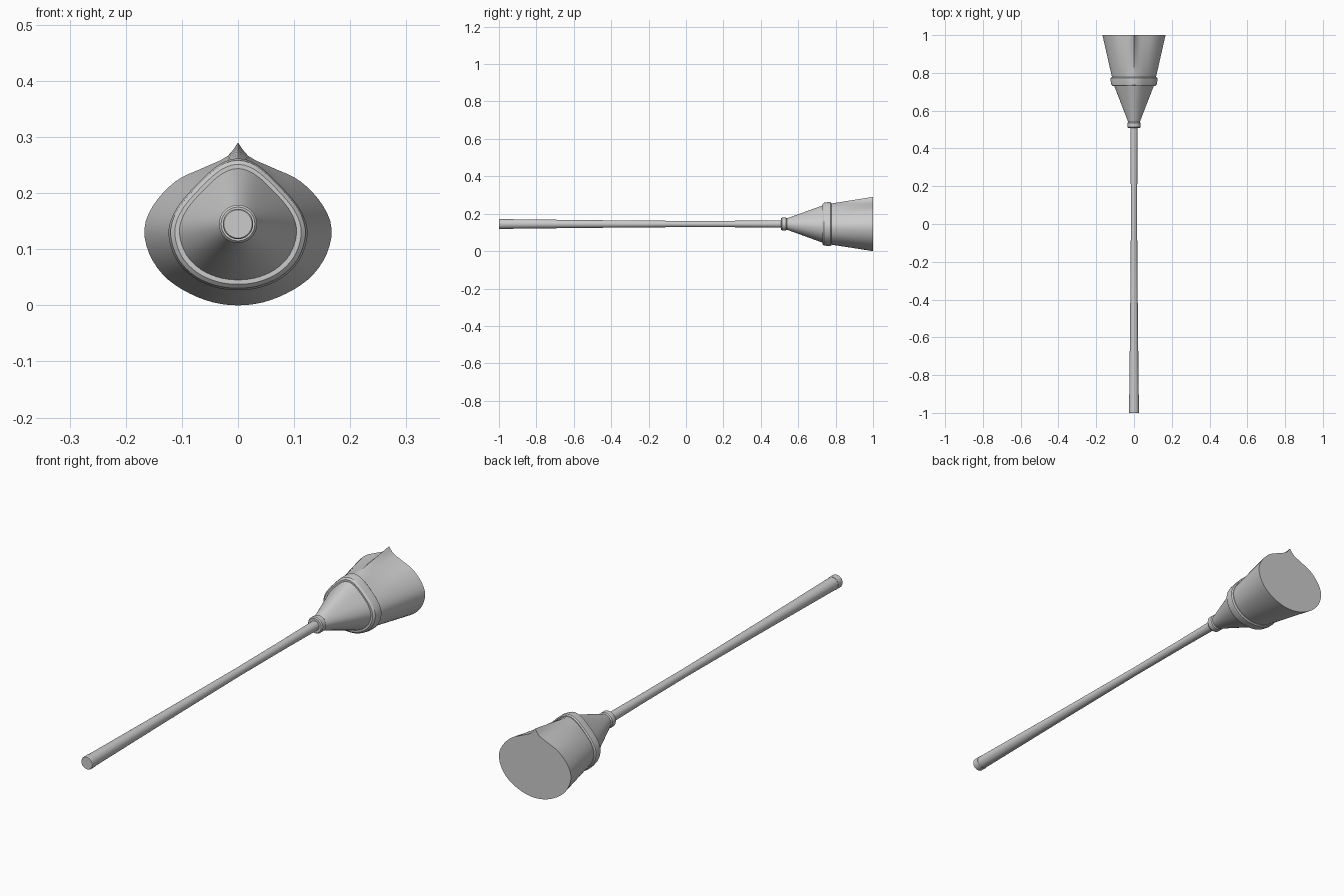
import bpy, bmesh, math
from mathutils import Vector
from mathutils.geometry import interpolate_bezier

if "Cube" in bpy.data.objects:
    bpy.data.objects.remove(bpy.data.objects["Cube"])

N = 64
CZ = 0.145


def circle(r, z=CZ):
    return [(r * math.sin(2 * math.pi * i / N), z + r * math.cos(2 * math.pi * i / N)) for i in range(N)]


def outline(half, sharp_top=False):
    """Closed symmetric section from a right-half outline running top to bottom."""
    p = [Vector((x, z, 0)) for x, z in half]
    before = p[0] + (p[0] - p[1]) if sharp_top else Vector((-p[1].x, p[1].y, 0))
    after = Vector((-p[-2].x, p[-2].y, 0))
    q = [before] + p + [after]
    dense = []
    for a, b, c, d in zip(q, q[1:], q[2:], q[3:]):
        dense += interpolate_bezier(b, b + (c - a) / 6, c - (d - b) / 6, c, 16)[:-1]
    dense.append(p[-1])
    # even spacing along the half outline
    dist = [0.0]
    for a, b in zip(dense, dense[1:]):
        dist.append(dist[-1] + (b - a).length)
    pts, j = [], 0
    for k in range(N // 2 + 1):
        t = dist[-1] * k / (N // 2)
        while j < len(dist) - 2 and dist[j + 1] < t:
            j += 1
        f = (t - dist[j]) / max(dist[j + 1] - dist[j], 1e-9)
        v = dense[j].lerp(dense[j + 1], min(f, 1))
        pts.append((v.x, v.y))
    return pts + [(-x, z) for x, z in reversed(pts[1:-1])]


def scaled(sec, s):
    return [(x * s, CZ + (z - CZ) * s) for x, z in sec]


def loft(name, rings, angle=30):
    """Skin a list of (y, section) rings and cap both ends."""
    bm = bmesh.new()
    loops = [[bm.verts.new((x, y, z)) for x, z in sec] for y, sec in rings]
    for a, b in zip(loops, loops[1:]):
        for i in range(N):
            j = (i + 1) % N
            bm.faces.new((a[i], a[j], b[j], b[i]))
    bm.faces.new(loops[0])
    bm.faces.new(loops[-1])
    bmesh.ops.recalc_face_normals(bm, faces=bm.faces)
    me = bpy.data.meshes.new(name)
    bm.to_mesh(me)
    bm.free()
    ob = bpy.data.objects.new(name, me)
    bpy.context.collection.objects.link(ob)
    bpy.ops.object.select_all(action='DESELECT')
    ob.select_set(True)
    bpy.context.view_layer.objects.active = ob
    bpy.ops.object.shade_smooth_by_angle(angle=math.radians(angle))
    return ob


# Teardrop section of the binding and flared section of the bristle tips
binding = outline([(0, .262), (.035, .25), (.075, .214), (.11, .172), (.124, .13),
                   (.111, .083), (.08, .05), (.04, .032), (0, .027)])
tips = outline([(0, .29), (.02, .265), (.06, .246), (.11, .222), (.15, .18), (.167, .135),
                (.155, .085), (.12, .042), (.06, .01), (0, 0)], sharp_top=True)

# Handle, slimmer in the middle, with a short end grip
loft("handle", [(-.975, circle(.026)), (-.5, circle(.0205)), (0, circle(.0165)),
                (.3, circle(.0175)), (.53, circle(.02))])
loft("handle_end", [(-1, circle(.025)), (-.997, circle(.027)), (-.97, circle(.027))])

# Collar between handle and head
loft("collar", [(.508, circle(.030)), (.513, circle(.034)), (.535, circle(.034)), (.54, circle(.030))])

# Cone blending from round to teardrop
inner = scaled(binding, .89)
start = circle(.027)
cone = []
for k in range(9):
    t = k / 8
    cone.append((.53 + .215 * t, [(a[0] + (b[0] - a[0]) * t, a[1] + (b[1] - a[1]) * t)
                                  for a, b in zip(start, inner)]))
loft("cone", cone)

# Raised binding band
loft("binding_band", [(.73, scaled(binding, .91)), (.737, scaled(binding, .97)),
                      (.757, binding), (.772, binding), (.777, scaled(binding, .96))])

# Flared bristles
root = scaled(binding, .92)
bristles = []
for k in range(7):
    t = k / 6
    bristles.append((.765 + .235 * t, [(a[0] + (b[0] - a[0]) * t, a[1] + (b[1] - a[1]) * t)
                                       for a, b in zip(root, tips)]))
loft("bristles", bristles)
